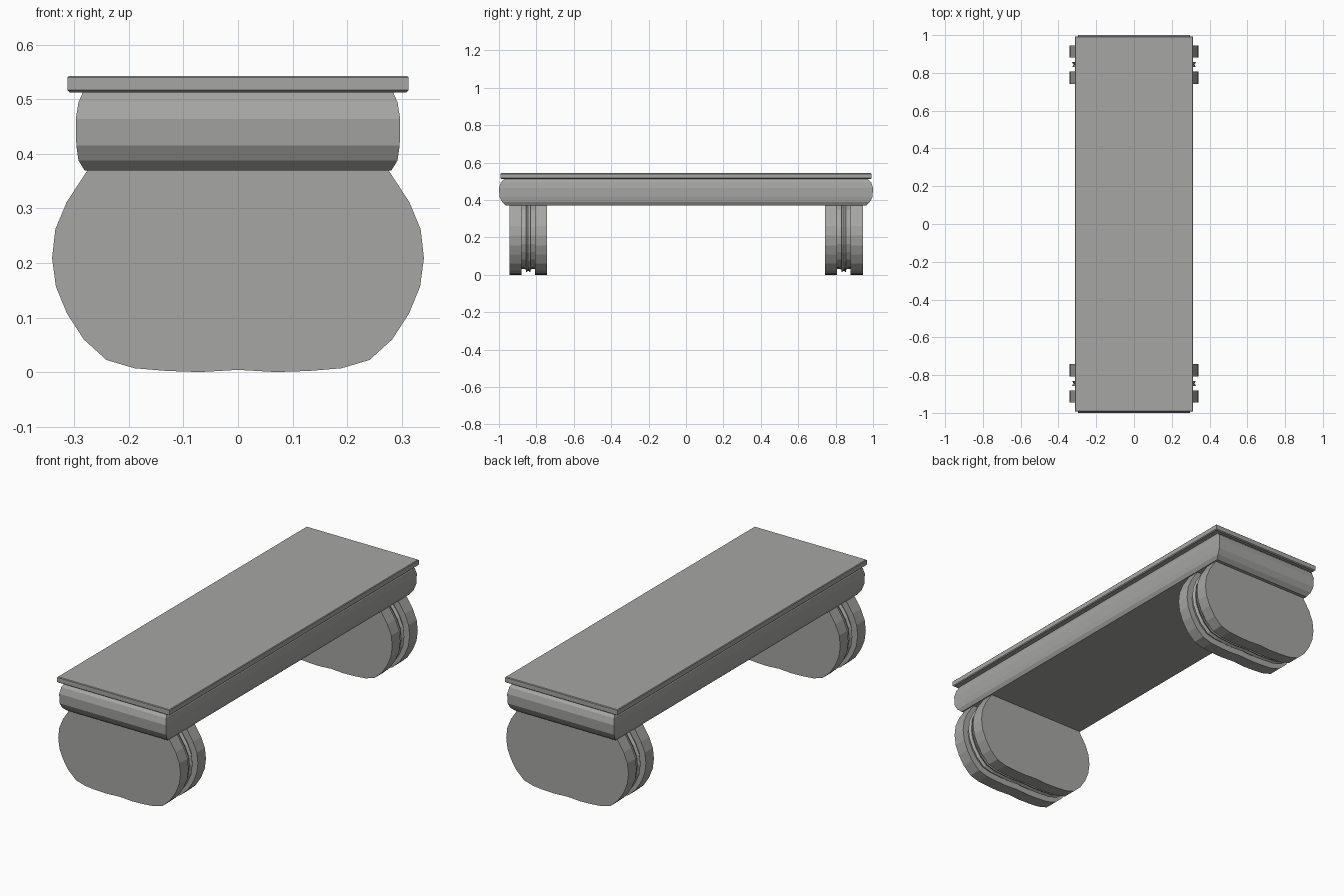
import bpy, bmesh

if "Cube" in bpy.data.objects:
    bpy.data.objects.remove(bpy.data.objects["Cube"])

grey = bpy.data.materials.new("warm_grey")
grey.diffuse_color = (0.38, 0.38, 0.37, 1)
grey.use_nodes = True
grey.node_tree.nodes["Principled BSDF"].inputs["Base Color"].default_value = grey.diffuse_color


def loft(name, rings):
    """Skin a stack of equal-length rings and cap both ends."""
    bm = bmesh.new()
    loops = [[bm.verts.new(p) for p in ring] for ring in rings]
    n = len(loops[0])
    for a, b in zip(loops, loops[1:]):
        for i in range(n):
            j = (i + 1) % n
            bm.faces.new((a[i], a[j], b[j], b[i]))
    bm.faces.new(loops[0])
    bm.faces.new(loops[-1])
    bmesh.ops.recalc_face_normals(bm, faces=bm.faces)
    mesh = bpy.data.meshes.new(name)
    bm.to_mesh(mesh)
    bm.free()
    mesh.materials.append(grey)
    obj = bpy.data.objects.new(name, mesh)
    bpy.context.collection.objects.link(obj)
    return obj


def rect(x, y, z):
    return [(-x, -y, z), (x, -y, z), (x, y, z), (-x, y, z)]


# Thin top slab with softened edges
loft("top_slab", [rect(0.309, 0.988, 0.513), rect(0.313, 0.993, 0.517),
                  rect(0.313, 0.993, 0.540), rect(0.310, 0.990, 0.543)])

# Rounded apron under the slab
apron = [(0.2815, 0.962, 0.370), (0.2925, 0.982, 0.388), (0.2965, 0.997, 0.415),
         (0.2975, 1.0, 0.464), (0.2925, 0.990, 0.495), (0.284, 0.970, 0.514)]
loft("apron", [rect(*p) for p in apron])

# Drum legs: half outline of the oval, mirrored in x
half = [(0, 0.004), (0.07, 0.0), (0.13, 0.002), (0.19, 0.007), (0.241, 0.022),
        (0.283, 0.06), (0.314, 0.108), (0.334, 0.157), (0.341, 0.209),
        (0.335, 0.262), (0.314, 0.312), (0.276, 0.370), (0.241, 0.395),
        (0.19, 0.411), (0, 0.415)]
outline = half + [(-x, z) for x, z in half[-2:0:-1]]

# Offset along the leg's thickness and inset: two pads, a groove, a notched bead
side = [(0.1015, 0), (0.037, 0), (0.037, 0.031), (0.008, 0.029), (0.013, 0.013), (0.0, 0.021)]
steps = [(-d, i) for d, i in side] + [(d, i) for d, i in side[-2::-1]]

for name, yc in (("front_leg", -0.8435), ("back_leg", 0.8435)):
    rings = []
    for d, inset in steps:
        sx, sz = 1 - inset / 0.341, 1 - inset / 0.209
        rings.append([(x * sx, yc + d, 0.209 + (z - 0.209) * sz) for x, z in outline])
    loft(name, rings)
